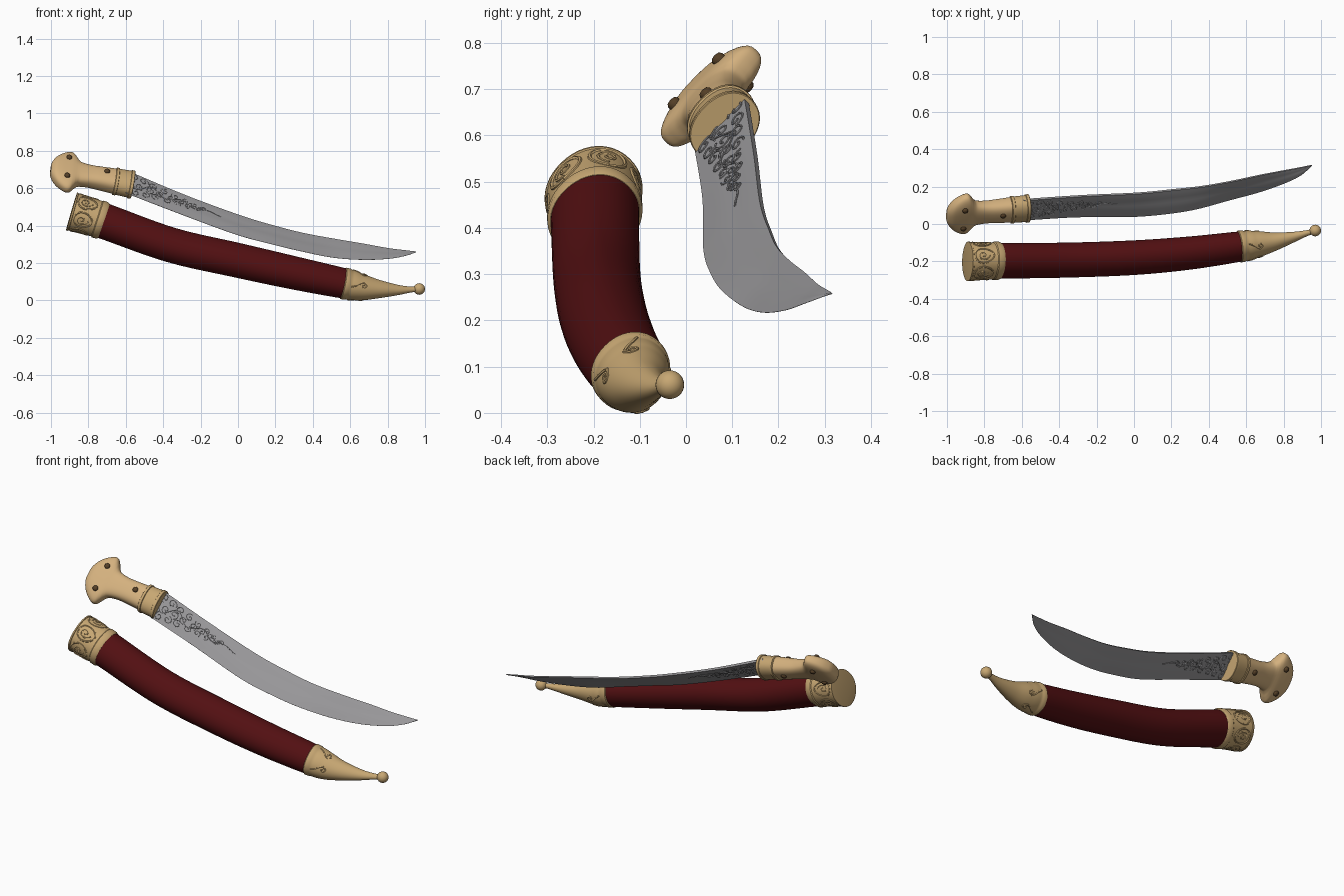
import bpy, bmesh, math, random
from mathutils import Vector as V

if "Cube" in bpy.data.objects:
    bpy.data.objects.remove(bpy.data.objects["Cube"])

random.seed(4)
PI = math.pi


def material(name, rgb):
    m = bpy.data.materials.new(name)
    m.diffuse_color = (*rgb, 1)
    m.use_nodes = True
    m.node_tree.nodes["Principled BSDF"].inputs["Base Color"].default_value = m.diffuse_color
    return m


BONE = material("bone", (.66, .44, .21))
BRASS = material("aged brass", (.57, .385, .17))
STEEL = material("steel", (.31, .305, .315))
LEATHER = material("dark red leather", (.085, .005, .006))
RIVET = material("dark rivet", (.09, .05, .02))


def finish(name, bm, mat, angle=40):
    bmesh.ops.recalc_face_normals(bm, faces=bm.faces)
    me = bpy.data.meshes.new(name)
    bm.to_mesh(me)
    bm.free()
    me.materials.append(mat)
    me.shade_smooth()
    me.set_sharp_from_angle(angle=math.radians(angle))
    ob = bpy.data.objects.new(name, me)
    bpy.context.collection.objects.link(ob)
    return ob


def skin(bm, rings):
    """Bridge rings of points and cap both ends."""
    vs = [[bm.verts.new(p) for p in r] for r in rings]
    n = len(vs[0])
    for a, b in zip(vs, vs[1:]):
        for i in range(n):
            j = (i + 1) % n
            bm.faces.new((a[i], a[j], b[j], b[i]))
    bm.faces.new(vs[0])
    bm.faces.new(vs[-1])


def oval(c, w, n, hw, ht, e=2, count=40):
    """Superellipse ring around c."""
    pts = []
    for i in range(count):
        a = 2 * PI * i / count
        x, y = math.cos(a), math.sin(a)
        pts.append(c + w * hw * math.copysign(abs(x) ** (2 / e), x)
                   + n * ht * math.copysign(abs(y) ** (2 / e), y))
    return pts


def spline(st, t):
    """Smooth interpolation through stations; t counts stations."""
    i = max(0, min(int(t), len(st) - 2))
    f = t - i
    p = [st[max(0, min(len(st) - 1, i + k))] for k in (-1, 0, 1, 2)]
    return [.5 * (2 * b + (c - a) * f + (2 * a - 5 * b + 4 * c - d) * f * f
                  + (3 * b - a - 3 * c + d) * f ** 3) for a, b, c, d in zip(*p)]


def tube(bm, pts, hint, r):
    """Thin round tube along points, lying on a surface with normal hint."""
    rings = []
    for i, p in enumerate(pts):
        t = (pts[min(i + 1, len(pts) - 1)] - pts[max(i - 1, 0)]).normalized()
        w = (hint - t * hint.dot(t)).normalized()
        rings.append(oval(p, w, t.cross(w), r, r, 2, 6))
    skin(bm, rings)


# ---------- sword handle ----------
O = V((-.93, .052, .69))
AX = V((.975, .085, -.19)).normalized()
HINT = V((.06, .7, .71))
W = (HINT - AX * HINT.dot(AX)).normalized()
N = AX.cross(W)

# grip with flared two-eared pommel: (along, half width, half thickness)
GRIP = [(-.073, .03, .014), (-.067, .052, .028), (-.048, .086, .04), (-.02, .116, .044),
        (.015, .138, .045), (.038, .137, .045), (.055, .116, .044), (.07, .092, .043),
        (.09, .075, .043), (.14, .066, .045), (.2, .066, .05), (.29, .071, .055)]
bm = bmesh.new()
rings = []
for k in range(56):
    a, hw, ht = spline(GRIP, k / 5)
    rings.append(oval(O + AX * a, W, N, hw, ht, 2.7))
skin(bm, rings)
finish("grip", bm, BONE)

# ferrule with two raised bands
bm = bmesh.new()
FER = [(.275, 0), (.277, .004), (.291, .004), (.293, 0), (.357, .002), (.359, .006), (.374, .006), (.376, .004)]
skin(bm, [oval(O + AX * a, W, N, .077 + d, .058 + d, 2.2) for a, d in FER])
finish("ferrule", bm, BRASS, 30)

# rivets on both sides
for i, (a, w, t) in enumerate([(.015, .068, .044), (.015, -.068, .044), (.225, .012, .051)]):
    for s in (1, -1):
        bm = bmesh.new()
        c = O + AX * a + W * w
        skin(bm, [oval(c + N * s * (t + h), W, AX, r, r, 2, 14)
                  for h, r in [(-.02, .015), (.004, .015), (.009, .011), (.011, .004)]])
        finish(f"rivet_{i}_{'front' if s > 0 else 'back'}", bm, RIVET)

# ---------- blade: spine point then edge point ----------
BLADE = [(-.59, .129, .688, -.605, .018, .576), (-.285, .15, .56, -.31, .036, .462),
         (.015, .164, .45, -.01, .038, .352), (.21, .183, .392, .19, .055, .298),
         (.36, .2, .355, .34, .08, .262), (.52, .228, .326, .505, .125, .229),
         (.67, .26, .301, .665, .168, .217), (.8, .285, .278, .8, .215, .222),
         (.89, .302, .267, .89, .258, .237), (.952, .315, .26, .952, .312, .257)]


def blade_point(t, q, s, lift=0):
    """q: 0 spine to 1 edge; s: +1 front, -1 back."""
    m = spline(BLADE, t)
    S, E = V(m[:3]), V(m[3:])
    d = (V(spline(BLADE, t + .05)[:3]) - V(spline(BLADE, t - .05)[:3])).normalized()
    n = d.cross(W).normalized()
    taper = .35 + .65 * (1 - t / 9)
    th = spline([(.007,), (.0075,), (.005,), (.0065,), (.004,), (.0008,)], q * 5)[0] * taper
    return S.lerp(E, q) + n * s * (th + lift), n


bm = bmesh.new()
Q = [i / 10 for i in range(11)]
skin(bm, [[blade_point(k / 8, q, 1)[0] for q in Q] +
          [blade_point(k / 8, q, -1)[0] for q in reversed(Q)] for k in range(73)])
finish("blade", bm, STEEL, 35)

# scroll ornament on both blade faces
bm = bmesh.new()
curls = []
for i in range(22):
    f = i / 21
    curls.append((.2 + 1.15 * f, .5 + (.3 * (1 - f) + .03) * (-1, 1, 0)[i % 3] - .12 * f,
                  .026 - .012 * f, random.uniform(0, 6), random.choice((1, -1))))
for s in (1, -1):
    for t0, q0, R, ph, turn in curls:
        pts = []
        for k in range(16):
            r = R * (1 - .8 * k / 15)
            a = ph + turn * k * .5
            pts.append(blade_point(t0 + r / .3 * math.cos(a), q0 + r / .16 * math.sin(a), s, .0005)[0])
        tube(bm, pts, blade_point(t0, q0, s)[1], .0028)
    vine = [blade_point(.15 + 1.5 * k / 40, .48 + .22 * math.sin(k * .5) * (1 - k / 45) - .1 * k / 40, s, .0005)
            for k in range(41)]
    tube(bm, [v[0] for v in vine], vine[0][1], .0028)
finish("blade_scrollwork", bm, STEEL)

# ---------- scabbard: centre and half size ----------
SCAB = [(-.89, -.2, .476, .098), (-.725, -.197, .427, .094), (-.36, -.193, .297, .092),
        (0, -.18, .214, .091), (.3, -.155, .147, .087), (.57, -.12, .09, .079),
        (.66, -.108, .071, .068), (.75, -.094, .061, .047), (.85, -.07, .056, .026),
        (.92, -.05, .058, .014), (.97, -.036, .061, .011)]


def scab_frame(t):
    m = spline(SCAB, t)
    d = (V(spline(SCAB, t + .05)[:3]) - V(spline(SCAB, t - .05)[:3])).normalized()
    w = (HINT - d * HINT.dot(d)).normalized()
    return V(m[:3]), w, d.cross(w), m[3]


def scab_ring(t, extra):
    c, w, n, h = scab_frame(t)
    return oval(c, w, n, h * 1.06 + extra, h * .94 + extra, 2.1, 48)


def scab_part(name, profile, mat):
    bm = bmesh.new()
    skin(bm, [scab_ring(t, e) for t, e in profile])
    finish(name, bm, mat, 35)


scab_part("scabbard_body", [(.5 + k / 8, 0) for k in range(38)], LEATHER)
scab_part("scabbard_throat", [(0, .001), (.01, .006), (.1, .006), (.12, .003), (.5, .003),
                              (.88, .003), (.9, .007), (.99, .007), (1.03, .001)], BRASS)
scab_part("scabbard_tip", [(4.95, .001), (4.97, .005), (5.1, .005), (5.13, .002)] +
          [(5.25 + k / 8, .002) for k in range(39)], BRASS)

bm = bmesh.new()
bmesh.ops.create_uvsphere(bm, u_segments=24, v_segments=14, radius=.031)
bmesh.ops.translate(bm, verts=bm.verts, vec=(.969, -.035, .061))
finish("tip_ball", bm, BRASS)


def scab_point(t, a):
    c, w, n, h = scab_frame(t)
    d = w * math.cos(a) * (h * 1.06 + .003) + n * math.sin(a) * (h * .94 + .003)
    return c + d, d


# raised cartouches around the throat and curls on the tip
bm = bmesh.new()
for i in range(6):
    a0 = PI / 2 + i * PI / 3
    loop = [scab_point(.5 + .3 * math.cos(k * PI / 12), a0 + .42 * math.sin(k * PI / 12))[0] for k in range(25)]
    tube(bm, loop, scab_point(.5, a0)[1], .005)
    curl = [scab_point(.5 + .2 * (1 - k / 20) * math.cos(k * .5),
                       a0 + .28 * (1 - k / 20) * math.sin(k * .5))[0] for k in range(18)]
    tube(bm, curl, scab_point(.5, a0)[1], .004)
for a0 in (PI / 2, 3 * PI / 2):
    for s in (1, -1):
        curl = [scab_point(5.2 + .09 * k, a0 + s * (.85 - .055 * k))[0] for k in range(10)]
        curl += [scab_point(6.05 + .2 * math.sin(k * .6) * (1 - k / 14),
                            a0 + s * (.6 - .25 * math.cos(k * .6) * (1 - k / 14)))[0] for k in range(2, 12)]
        tube(bm, curl, scab_point(5.7, a0 + s * .5)[1], .004)
finish("scabbard_ornament", bm, BRASS)
